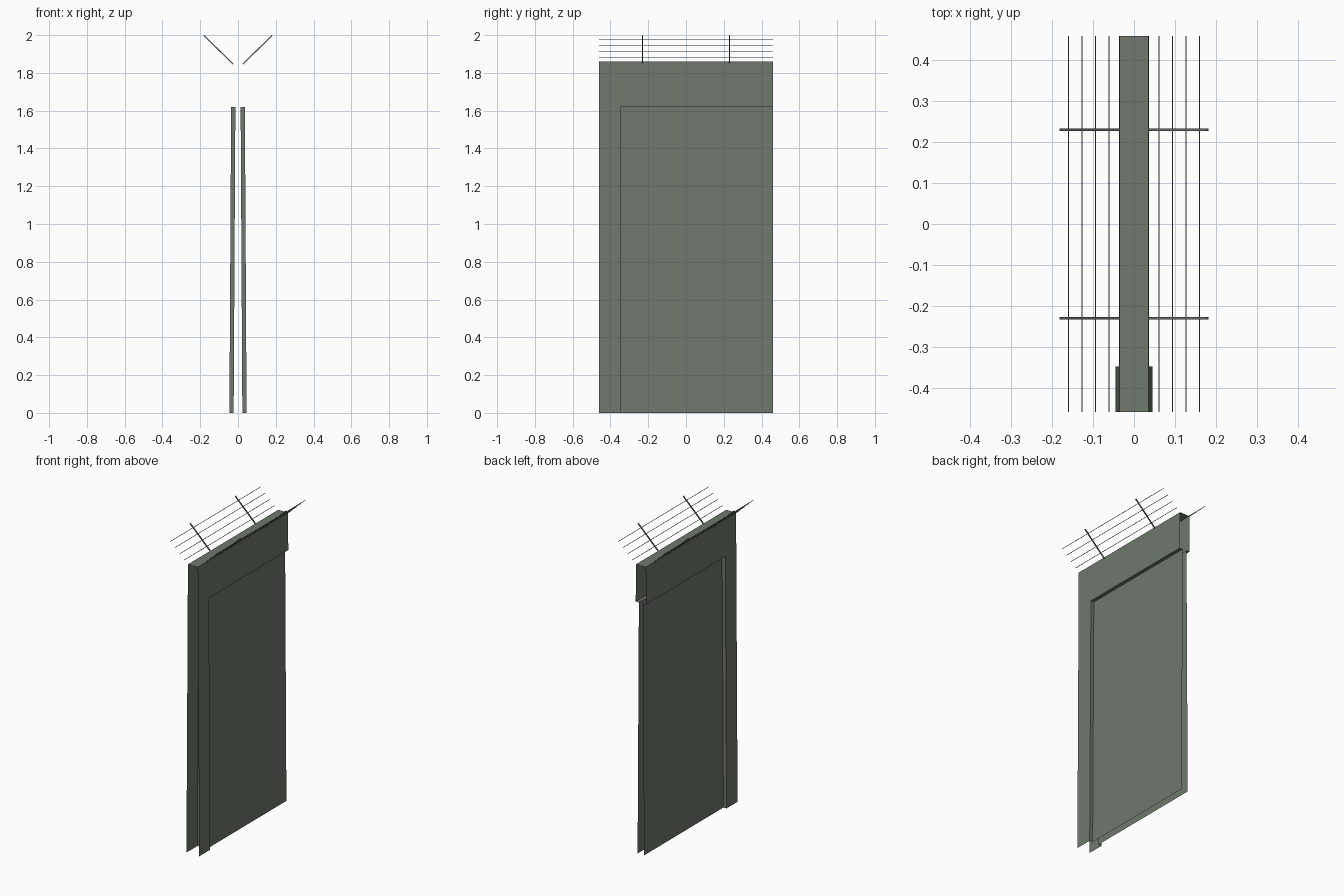
import bpy, bmesh
from mathutils import Vector, Matrix

if "Cube" in bpy.data.objects:
    bpy.data.objects.remove(bpy.data.objects["Cube"])

mat = bpy.data.materials.new("grey green")
mat.diffuse_color = (0.162, 0.19, 0.153, 1)
mat.use_nodes = True
mat.node_tree.nodes["Principled BSDF"].inputs["Base Color"].default_value = mat.diffuse_color

H, STEP_Z = 1.86, 1.62           # wall height, underside of the top beam
Y0, STEP_Y, Y1 = -0.46, -0.348, 0.46


def finish(name, bm):
    """Turn a bmesh of the +x half into an object mirrored over x = 0."""
    me = bpy.data.meshes.new(name)
    bm.to_mesh(me)
    bm.free()
    me.materials.append(mat)
    ob = bpy.data.objects.new(name, me)
    bpy.context.collection.objects.link(ob)
    mod = ob.modifiers.new("mirror", 'MIRROR')
    mod.merge_threshold = 0.0001
    return ob


def outer(z):                    # raised pillar and beam surface, leaning in
    return 0.0455 - 0.0105 * z / H


def inner(z):                    # recessed panel surface
    return outer(z) - 0.0225


def bar(bm, a, b, across, width, thick):
    """Square bar from a to b; 'across' is the direction of its width."""
    a, b = Vector(a), Vector(b)
    d = (b - a).normalized()
    w = Vector(across)
    n = d.cross(w)
    m = Matrix((d * (b - a).length, w * width, n * thick)).transposed().to_4x4()
    bmesh.ops.create_cube(bm, size=1, matrix=Matrix.Translation((a + b) / 2) @ m)


# wall: thin shell, open at both ends and underneath
bm = bmesh.new()


def quad(*pts):
    bm.faces.new([bm.verts.new(p) for p in pts])


o0, os, oh = outer(0), outer(STEP_Z), outer(H)
i0, i1 = inner(0), inner(STEP_Z)
# end pillar
quad((o0, Y0, 0), (o0, STEP_Y, 0), (os, STEP_Y, STEP_Z), (os, Y0, STEP_Z))
quad((os, Y0, STEP_Z), (os, STEP_Y, STEP_Z), (oh, STEP_Y, H), (oh, Y0, H))
# top beam
quad((os, STEP_Y, STEP_Z), (os, Y1, STEP_Z), (oh, Y1, H), (oh, STEP_Y, H))
# pillar return and beam underside
quad((i0, STEP_Y, 0), (i1, STEP_Y, STEP_Z), (os, STEP_Y, STEP_Z), (o0, STEP_Y, 0))
quad((i1, STEP_Y, STEP_Z), (i1, Y1, STEP_Z), (os, Y1, STEP_Z), (os, STEP_Y, STEP_Z))
# recessed panel
quad((i0, STEP_Y, 0), (i0, Y1, 0), (i1, Y1, STEP_Z), (i1, STEP_Y, STEP_Z))
# top cap
quad((oh, Y0, H), (oh, STEP_Y, H), (0, STEP_Y, H), (0, Y0, H))
quad((oh, STEP_Y, H), (oh, Y1, H), (0, Y1, H), (0, STEP_Y, H))
bmesh.ops.remove_doubles(bm, verts=bm.verts, dist=0.0001)
finish("wall_panel", bm)

# slanted brackets holding the wires
bm = bmesh.new()
foot, tip = Vector((0.026, 0, 1.847)), Vector((0.1805, 0, 1.998))
for y in (-0.23, 0.23):
    off = Vector((0, y, 0))
    bar(bm, foot + off, tip + off, (0, 1, 0), 0.006, 0.006)
finish("wire_brackets", bm)

# four wires per side
bm = bmesh.new()
for k in range(4):
    x, z = 0.061 + 0.033 * k, 1.881 + 0.0312 * k
    bar(bm, (x, Y0, z), (x, Y1, z), (1, 0, 0), 0.0022, 0.0022)
finish("fence_wires", bm)

# consistent outward faces on the closed bars
for name in ("wire_brackets", "fence_wires"):
    me = bpy.data.objects[name].data
    b = bmesh.new()
    b.from_mesh(me)
    bmesh.ops.recalc_face_normals(b, faces=b.faces)
    b.to_mesh(me)
    b.free()
